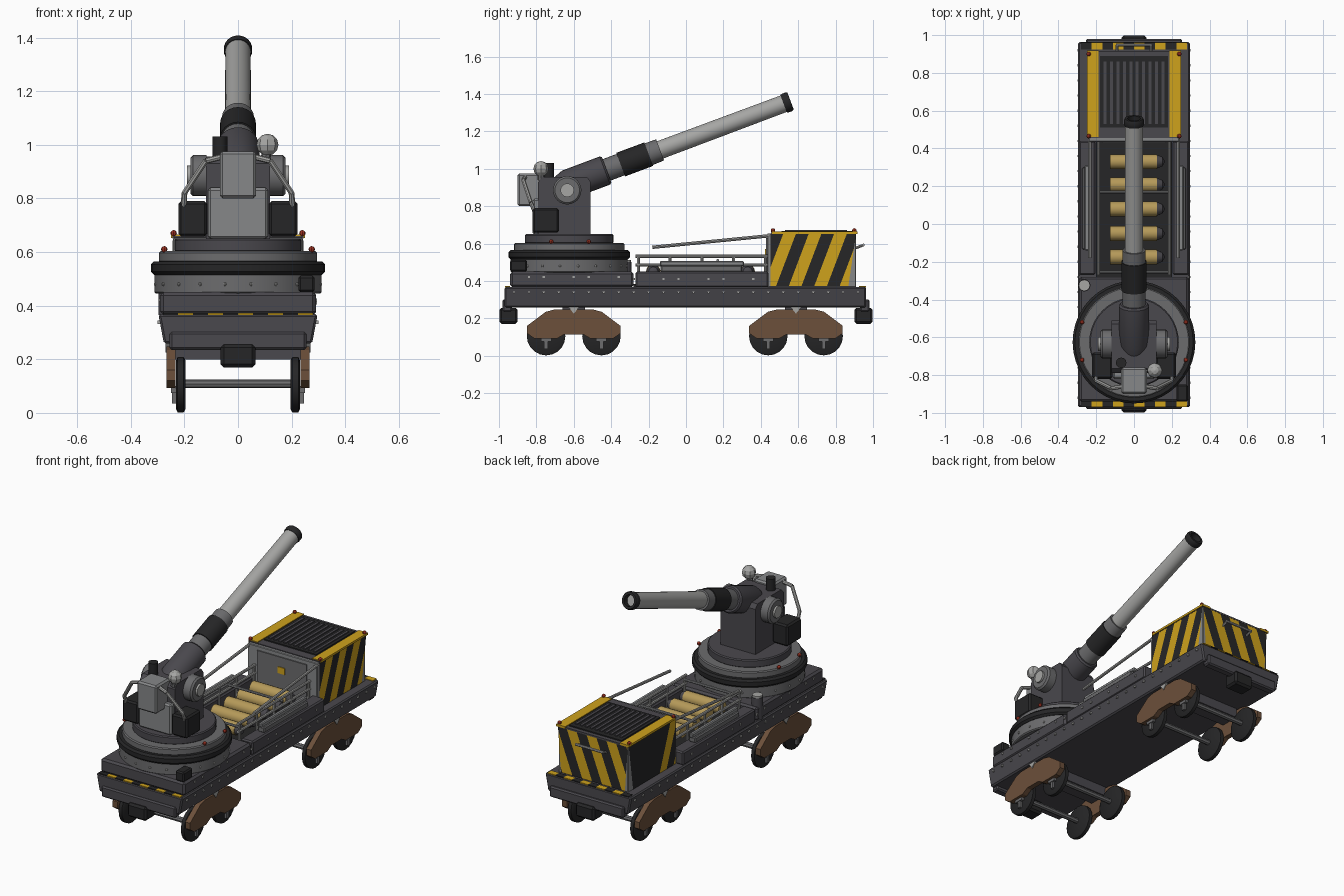
import bpy, bmesh, math
from mathutils import Vector, Matrix

if "Cube" in bpy.data.objects:
    bpy.data.objects.remove(bpy.data.objects["Cube"])


def mat(name, r, g, b):
    m = bpy.data.materials.new(name)
    m.diffuse_color = (r, g, b, 1)
    m.use_nodes = True
    m.node_tree.nodes["Principled BSDF"].inputs["Base Color"].default_value = m.diffuse_color
    return m


STEEL = mat("dark_steel", 0.068, 0.065, 0.075)
BLACK = mat("black_iron", 0.019, 0.019, 0.02)
GREY = mat("mid_grey", 0.15, 0.15, 0.155)
PALE = mat("pale_grey", 0.24, 0.245, 0.25)
LIGHT = mat("barrel_grey", 0.38, 0.38, 0.37)
YELLOW = mat("hazard_yellow", 0.62, 0.36, 0.012)
TAN = mat("brass_tan", 0.46, 0.32, 0.10)
BROWN = mat("rust_brown", 0.15, 0.08, 0.043)
RED = mat("signal_red", 0.32, 0.03, 0.015)


def finish(name, bm, *mats, smooth=False):
    bmesh.ops.recalc_face_normals(bm, faces=bm.faces)
    me = bpy.data.meshes.new(name)
    bm.to_mesh(me)
    bm.free()
    for m in mats:
        me.materials.append(m)
    ob = bpy.data.objects.new(name, me)
    bpy.context.collection.objects.link(ob)
    if smooth:
        bpy.ops.object.select_all(action='DESELECT')
        ob.select_set(True)
        bpy.context.view_layer.objects.active = ob
        bpy.ops.object.shade_smooth_by_angle(angle=math.radians(35))
    return ob


def box(name, x, y, z, m, bevel=0.0, taper=1.0):
    """Box from (low, high) ranges; taper narrows the bottom in x."""
    bm = bmesh.new()
    bmesh.ops.create_cube(bm, size=1)
    for v in bm.verts:
        k = taper if v.co.z < 0 else 1
        v.co = Vector((sum(x) / 2 + v.co.x * (x[1] - x[0]) * k,
                       sum(y) / 2 + v.co.y * (y[1] - y[0]),
                       sum(z) / 2 + v.co.z * (z[1] - z[0])))
    if bevel:
        bmesh.ops.bevel(bm, geom=bm.edges[:], offset=bevel, segments=1, affect='EDGES')
    return finish(name, bm, m)


def sides(name, x, y, z, m, bevel=0.0):
    for label, s in (("right", 1), ("left", -1)):
        box(f"{name}_{label}", sorted((s * x[0], s * x[1])), y, z, m, bevel)


def lathe(name, profile, origin, axis, m, n=24):
    """Revolve (radius, distance) pairs round an axis."""
    bm = bmesh.new()
    q = Vector(axis).to_track_quat('Z', 'Y')
    vs = [bm.verts.new((r, 0, t)) for r, t in profile]
    es = [bm.edges.new(p) for p in zip(vs, vs[1:])]
    bmesh.ops.spin(bm, geom=vs + es, cent=(0, 0, 0), axis=(0, 0, 1),
                   angle=math.tau, steps=n, use_merge=True)
    bmesh.ops.remove_doubles(bm, verts=bm.verts[:], dist=1e-5)
    bmesh.ops.transform(bm, matrix=Matrix.Translation(origin) @ q.to_matrix().to_4x4(), verts=bm.verts[:])
    return finish(name, bm, m, smooth=True)


def tube(name, a, b, r, m, n=8):
    d = Vector(b) - Vector(a)
    return lathe(name, [(0, 0), (r, 0), (r, d.length), (0, d.length)], a, d, m, n)


def ball(name, c, r, m, u=8, v=6):
    bm = bmesh.new()
    bmesh.ops.create_uvsphere(bm, u_segments=u, v_segments=v, radius=r, matrix=Matrix.Translation(c))
    return finish(name, bm, m)


def prism(name, outline, x0, x1, m):
    """Extrude a (y, z) outline along x."""
    bm = bmesh.new()
    f = bm.faces.new([bm.verts.new((x0, y, z)) for y, z in outline])
    g = bmesh.ops.extrude_face_region(bm, geom=[f])["geom"]
    bmesh.ops.translate(bm, vec=(x1 - x0, 0, 0), verts=[v for v in g if isinstance(v, bmesh.types.BMVert)])
    return finish(name, bm, m)


def striped(name, corners, along, lean, width):
    """Plate cut into slanted bands, coloured alternately."""
    bm = bmesh.new()
    bm.faces.new([bm.verts.new(c) for c in corners])
    n = Vector(along) - Vector((0, 0, lean))
    for i in range(-12, 13):
        bmesh.ops.bisect_plane(bm, geom=bm.verts[:] + bm.edges[:] + bm.faces[:],
                               plane_co=Vector(along) * (i * width), plane_no=n)
    for f in bm.faces:
        f.material_index = math.floor(f.calc_center_median().dot(n) / width) % 2
    return finish(name, bm, YELLOW, BLACK)


# Wagon deck, end beams and couplers
box("deck", (-.297, .297), (-.97, .963), (.258, .368), STEEL, .008, .93)
for label, s in (("front", -1), ("rear", 1)):
    ys = sorted((s * .93, s * .98))
    box(label + "_beam", (-.255, .255), ys, (.235, .302), STEEL, .008)
    box(label + "_coupler", (-.065, .065), sorted((s * .9, s * .998)), (.17, .256), BLACK, .012)
    for i in range(10):
        x = -.28 + i * .056
        box(f"{label}_hazard_{i}", (x, x + .056), (-.968, -.94) if s < 0 else (.925, .962),
            (.366, .372), YELLOW if i % 2 else BLACK)
box("turret_base", (-.29, .29), (-.94, -.28), (.366, .45), STEEL, .012)
box("loading_floor", (-.2, .2), (-.28, .44), (.366, .385), BLACK)

# Rivet rows on the deck and base
for s in (1, -1):
    for i in range(24):
        y = -.92 + i * .08
        box(f"deck_rivet_{i}", sorted((s * .291, s * .3)), (y - .006, y + .006), (.332, .344), LIGHT)
        if i % 3 == 0:
            continue
        if y < -.3:
            box(f"base_rivet_{i}", sorted((s * .287, s * .295)), (y - .006, y + .006), (.415, .427), LIGHT)
        elif y < .42:
            box(f"locker_rivet_{i}", sorted((s * .287, s * .295)), (y - .006, y + .006), (.405, .417), LIGHT)

# Bogies: arched frames, wheels, axles and axle boxes
arch = [(-.25, .12), (-.25, .16), (-.15, .235), (-.1, .248), (.1, .248), (.15, .235), (.25, .16), (.25, .12),
        (.21, .092), (.09, .092), (.05, .115), (-.05, .115), (-.09, .092), (-.21, .092)]
for c in (-.6, .588):
    box("bogie_bolster", (-.235, .235), (c - .06, c + .06), (.2, .26), STEEL)
    for s in (1, -1):
        prism("bogie_frame", [(c + y, z) for y, z in arch], s * .233, s * .266, BROWN)
        prism("bogie_pivot", [(c - .03, .262), (c + .03, .262), (c, .225)], s * .25, s * .271, LIGHT)
        for w in (c - .148, c + .148):
            lathe("wheel", [(0, 0), (.09, 0), (.103, .008), (.103, .03), (.09, .037), (0, .037)],
                  (s * .195, w, .105), (s, 0, 0), BLACK, 20)
            box("axle_box", sorted((s * .23, s * .246)), (w - .01, w + .01), (.035, .1), GREY)
            box("axle_cap", sorted((s * .23, s * .25)), (w - .028, w + .028), (.075, .092), GREY)
    for w in (c - .148, c + .148):
        tube("axle", (-.2, w, .108), (.2, w, .108), .016, GREY)

# Turret ring stack
T = (0, -.625, 0)
for name, r, z0, z1, m in (("lower_ring", .312, .445, .52, GREY), ("bumper_ring", .325, .515, .565, BLACK),
                           ("upper_ring", .295, .56, .603, GREY), ("turntable", .237, .6, .65, STEEL)):
    b = .012 if m is BLACK else .006
    lathe(name, [(0, z0), (r - b, z0), (r, z0 + b), (r, z1 - b), (r - b, z1), (0, z1)], T, (0, 0, 1), m, 40)
for i in range(20):
    a = math.tau * (i + .5) / 20
    ball("ring_rivet", (.312 * math.cos(a), -.625 + .312 * math.sin(a), .48), .007, LIGHT, 6, 4)

# Gun mount body, breech boxes and side fittings
prism("gun_mount", [(-.79, .648), (-.79, .93), (-.765, .957), (-.53, .957), (-.51, .93), (-.51, .648)], -.12, .12, STEEL)
box("rear_plate", (-.112, .112), (-.82, -.77), (.648, .84), PALE, .01)
box("sight_housing", (-.068, .068), (-.9, -.76), (.8, .975), PALE, .01)
sides("ammo_box", (.115, .222), (-.82, -.68), (.658, .79), BLACK, .01)
for s in (1, -1):
    lathe("trunnion", [(0, 0), (.076, 0), (.076, .05), (.066, .06), (0, .06)], (s * .118, -.635, .885), (s, 0, 0), GREY, 24)
    tube("trunnion_cap", (s * .17, -.635, .885), (s * .19, -.635, .885), .037, LIGHT, 12)
    pts = [(s * .06, -.86, .955), (s * .12, -.87, .94), (s * .2, -.83, .82), (s * .205, -.78, .7)]
    for a, b in zip(pts, pts[1:]):
        tube("grab_rail", a, b, .011, LIGHT)
tube("lamp_stem", (.1, -.775, .94), (.11, -.775, .98), .018, GREY)
ball("lamp_globe", (.11, -.775, 1.0), .041, LIGHT)
tube("periscope", (-.068, -.735, .94), (-.068, -.735, 1.03), .028, BLACK, 12)

# Gun barrel in sections along one raised axis
P, D = (0, -.635, .915), (0, math.cos(math.radians(20.5)), math.sin(math.radians(20.5)))
for name, prof, m in (
        ("breech", [(0, -.1), (.05, -.08), (.08, 0), (.08, .215), (.072, .225), (0, .225)], STEEL),
        ("barrel_root", [(0, .2), (.061, .2), (.061, .31), (0, .31)], GREY),
        ("barrel_clamp", [(0, .305), (.067, .305), (.067, .465), (0, .465)], BLACK),
        ("barrel_collar", [(0, .46), (.062, .46), (.06, .53), (0, .53)], GREY),
        ("barrel", [(0, .52), (.049, .52), (.047, 1.24), (0, 1.24)], LIGHT),
        ("muzzle", [(0, 1.235), (.05, 1.235), (.053, 1.245), (.053, 1.265), (.048, 1.275),
                    (.034, 1.275), (.034, 1.237), (0, 1.237)], BLACK)):
    lathe(name, prof, P, D, m)

# Small deck fittings
tube("deck_bollard", (-.263, -.325, .366), (-.263, -.325, .5), .033, STEEL, 12)
tube("bollard_cap", (-.263, -.325, .5), (-.263, -.325, .512), .03, LIGHT, 12)
box("corner_lamp", (.225, .285), (-.94, -.85), (.45, .512), BLACK, .008)

# Loading bay: lockers, handrails, shells
sides("side_locker", (.205, .29), (-.27, .44), (.366, .45), STEEL, .008)
sides("locker_lid", (.228, .275), (-.135, .3), (.448, .483), GREY, .006)
sides("lid_strip", (.238, .262), (-.14, .31), (.48, .506), PALE, .005)
for s in (1, -1):
    for z in (.485, .533):
        tube("handrail", (s * .188, -.27, z), (s * .188, .44, z), .009, LIGHT)
    for i in range(5):
        y = -.255 + i * .17
        tube("rail_post", (s * .188, y, .38), (s * .188, y, .533), .008, LIGHT)
    tube("stay_bar", (s * .235, -.18, .58), (s * .235, .45, .642), .009, LIGHT)
for y in (-.255, .17):
    tube("cross_rail", (-.188, y, .51), (.188, y, .51), .008, PALE)
for y in (.33, .208, .08, -.05, -.175):
    tube("shell_case", (-.128, y, .45), (.122, y, .45), .039, TAN, 14)
    lathe("shell_tip", [(0, 0), (.037, 0), (.025, .03), (0, .045)], (.12, y, .45), (1, 0, 0), STEEL, 14)

# Engine house with striped panels
box("house", (-.24, .24), (.435, .91), (.366, .655), PALE, .004)
box("house_door", (-.17, .17), (.428, .44), (.385, .63), GREY)
box("door_plate", (-.025, .025), (.423, .43), (.53, .57), YELLOW)
for s in (1, -1):
    striped("side_stripes", [(s * .244, .452, .655), (s * .244, .91, .655), (s * .244, .868, .372), (s * .244, .452, .372)],
            (0, 1, 0), s * .38, .068)
striped("back_stripes", [(-.24, .914, .655), (.24, .914, .655), (.22, .914, .372), (-.22, .914, .372)],
        (1, 0, 0), .38, .068)
box("roof", (-.245, .245), (.455, .915), (.65, .66), STEEL)
sides("roof_edge", (.188, .25), (.46, .918), (.652, .665), YELLOW)
box("grille", (-.18, .18), (.51, .89), (.658, .667), BLACK)
for i in range(10):
    x = -.153 + i * .034
    box(f"grille_slat_{i}", (x - .008, x + .008), (.53, .86), (.665, .673), STEEL)
tube("back_handle", (-.095, .948, .592), (.095, .948, .592), .008, LIGHT)
for s in (1, -1):
    tube("handle_arm", (s * .09, .905, .575), (s * .09, .948, .592), .007, LIGHT)

# Red marker lamps
for s in (1, -1):
    for p in ((s * .275, -.72, .61), (s * .275, -.52, .61), (s * .24, .465, .67), (s * .24, .9, .67)):
        ball("marker_lamp", p, .012, RED)
